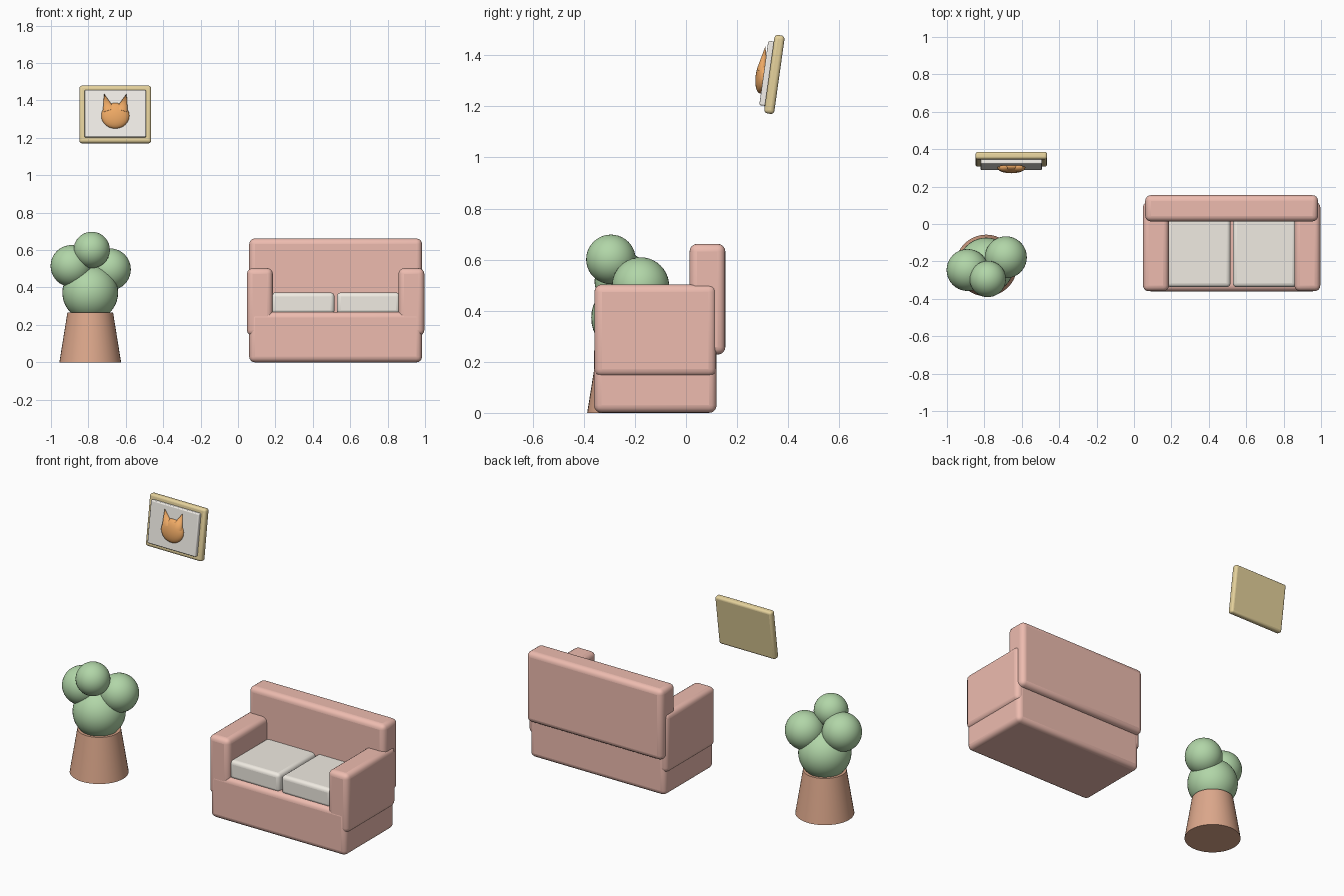
import bpy
import math
from mathutils import Matrix, Vector

if "Cube" in bpy.data.objects:
    bpy.data.objects.remove(bpy.data.objects["Cube"])


def material(name, rgb):
    m = bpy.data.materials.new(name)
    m.diffuse_color = (*rgb, 1)
    m.use_nodes = True
    m.node_tree.nodes["Principled BSDF"].inputs["Base Color"].default_value = m.diffuse_color
    return m


FABRIC = material("coral_fabric", (0.85, 0.50, 0.43))
LINEN = material("linen", (0.87, 0.83, 0.76))
CLAY = material("clay", (0.72, 0.39, 0.26))
LEAF = material("leaf_green", (0.44, 0.67, 0.39))
GOLD = material("gold", (0.78, 0.64, 0.33))
PAPER = material("paper", (0.90, 0.87, 0.82))
ORANGE = material("orange", (0.86, 0.40, 0.13))


def finish(name, mat, angle=40):
    ob = bpy.context.object
    ob.name = name
    ob.data.materials.append(mat)
    bpy.ops.object.shade_smooth_by_angle(angle=math.radians(angle))
    return ob


def box(name, lo, hi, bevel, mat):
    """Rounded box between two corners."""
    lo, hi = Vector(lo), Vector(hi)
    bpy.ops.mesh.primitive_cube_add(size=1, location=(lo + hi) / 2)
    bpy.context.object.scale = hi - lo
    bpy.ops.object.transform_apply(location=False, rotation=False, scale=True)
    mod = bpy.context.object.modifiers.new("bevel", 'BEVEL')
    mod.width = bevel
    mod.segments = 4
    return finish(name, mat)


def ball(name, centre, radii, mat):
    bpy.ops.mesh.primitive_uv_sphere_add(segments=40, ring_count=20, radius=1, location=centre)
    bpy.context.object.scale = radii
    bpy.ops.object.transform_apply(location=False, rotation=False, scale=True)
    return finish(name, mat, 60)


# Sofa
MID = 0.522
box("sofa_base", (0.06, -0.36, 0), (0.984, 0.12, 0.27), 0.03, FABRIC)
box("sofa_back", (0.06, 0.014, 0.228), (0.984, 0.154, 0.662), 0.03, FABRIC)
for side, label in ((-1, "left"), (1, "right")):
    def span(a, b):
        return sorted((MID + side * a, MID + side * b))
    x0, x1 = span(0.336, 0.474)
    box(label + "_arm", (x0, -0.359, 0.142), (x1, 0.119, 0.503), 0.03, FABRIC)
    x0, x1 = span(0.006, 0.345)
    box(label + "_cushion", (x0, -0.338, 0.258), (x1, 0.04, 0.373), 0.022, LINEN)

# Potted plant
bpy.ops.mesh.primitive_cone_add(vertices=40, radius1=0.165, radius2=0.122, depth=0.267,
                                location=(-0.79, -0.222, 0.1335))
finish("plant_pot", CLAY)
for i, (x, y, z, r) in enumerate((
        (-0.79, -0.222, 0.372, 0.149),
        (-0.89, -0.246, 0.515, 0.112),
        (-0.685, -0.178, 0.497, 0.112),
        (-0.782, -0.294, 0.601, 0.097))):
    ball(f"foliage_{i + 1}", (x, y, z), (r, r, r), LEAF)

# Tilted picture, modelled upright around the origin
parts = [
    box("picture_frame", (-0.192, -0.02, -0.155), (0.192, 0.02, 0.155), 0.014, GOLD),
    box("picture_canvas", (-0.164, -0.042, -0.127), (0.164, -0.01, 0.127), 0.006, PAPER),
    ball("fox_head", (0, -0.044, -0.013), (0.075, 0.028, 0.069), ORANGE),
]
for side, label in ((-1, "left"), (1, "right")):
    bpy.ops.mesh.primitive_cone_add(vertices=24, radius1=0.034, radius2=0, depth=0.095)
    ear = finish(label + "_fox_ear", ORANGE)
    ear.data.transform(Matrix.Translation((side * 0.047, -0.050, 0.059))
                       @ Matrix.Rotation(side * math.radians(16), 4, 'Y')
                       @ Matrix.Diagonal((1, 0.6, 1, 1)))
    parts.append(ear)
tilt = Matrix.Translation((-0.656, 0.346, 1.325)) @ Matrix.Rotation(math.radians(-8), 4, 'X')
for ob in parts:
    ob.matrix_world = tilt @ Matrix.Translation(ob.location)
